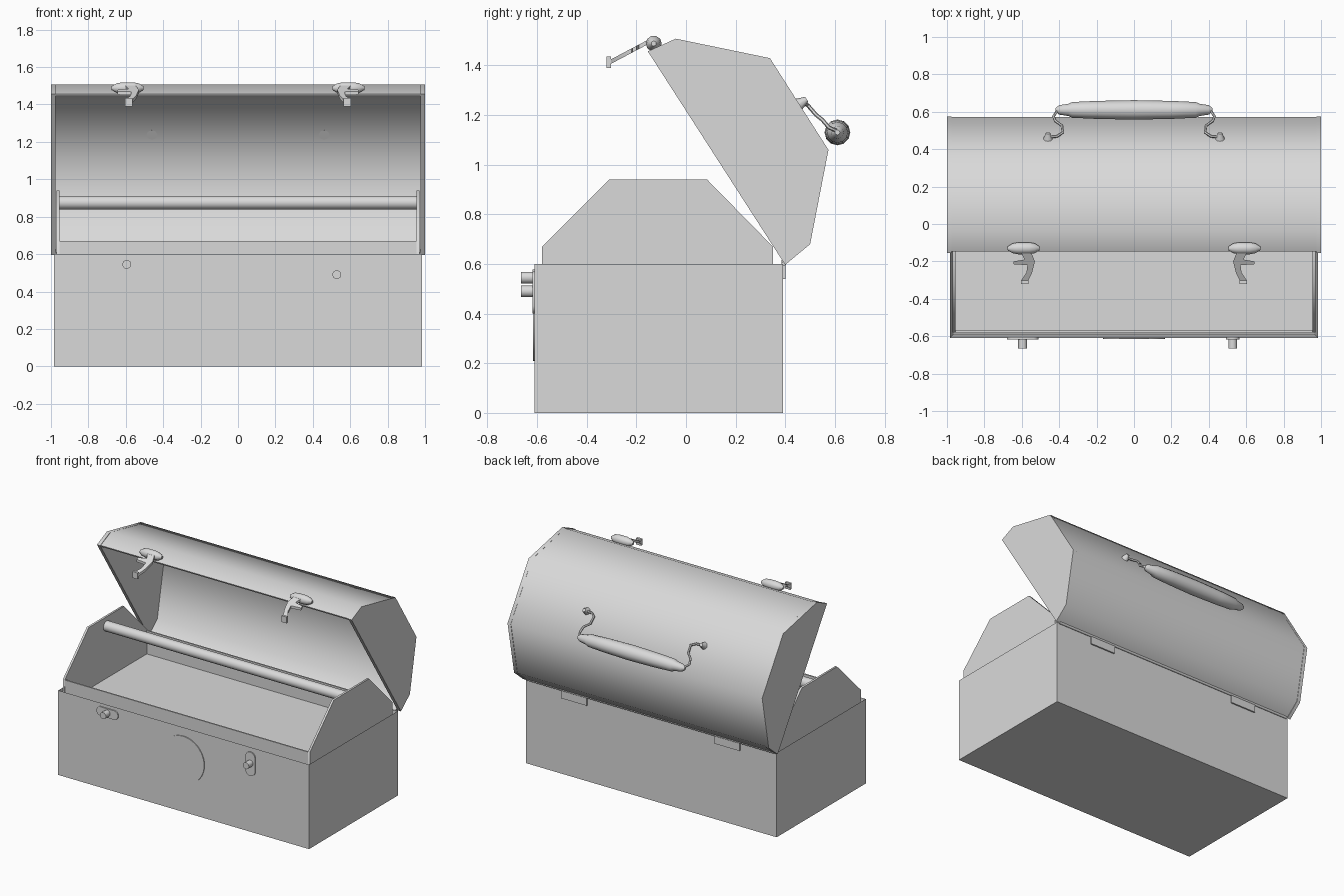
import bpy, bmesh, math
from mathutils import Vector

if "Cube" in bpy.data.objects:
    bpy.data.objects.remove(bpy.data.objects["Cube"])

steel = bpy.data.materials.new("light grey steel")
steel.diffuse_color = (0.7, 0.7, 0.7, 1)
steel.use_nodes = True
steel.node_tree.nodes["Principled BSDF"].inputs["Base Color"].default_value = steel.diffuse_color


def make(name, bm):
    bmesh.ops.recalc_face_normals(bm, faces=bm.faces)
    me = bpy.data.meshes.new(name)
    bm.to_mesh(me)
    bm.free()
    ob = bpy.data.objects.new(name, me)
    bpy.context.collection.objects.link(ob)
    me.materials.append(steel)
    return ob


def prism(name, pts, axis, a, b):
    """Extrude a closed 2D outline along an axis from a to b."""
    put = {'x': lambda p, t: (t, p[0], p[1]),
           'y': lambda p, t: (p[0], t, p[1]),
           'z': lambda p, t: (p[0], p[1], t)}[axis]
    bm = bmesh.new()
    lo = [bm.verts.new(put(p, a)) for p in pts]
    hi = [bm.verts.new(put(p, b)) for p in pts]
    bm.faces.new(lo)
    bm.faces.new(hi)
    n = len(pts)
    for i in range(n):
        bm.faces.new((lo[i], lo[(i + 1) % n], hi[(i + 1) % n], hi[i]))
    return make(name, bm)


def block(name, x0, x1, y0, y1, z0, z1):
    return prism(name, [(x0, y0), (x1, y0), (x1, y1), (x0, y1)], 'z', z0, z1)


def sheet(name, pts, half, thick):
    """Bent sheet: an open (y, z) profile drawn along x."""
    bm = bmesh.new()
    rows = [[bm.verts.new((s * half, y, z)) for s in (-1, 1)] for y, z in pts]
    for r, q in zip(rows, rows[1:]):
        bm.faces.new((r[0], r[1], q[1], q[0]))
    ob = make(name, bm)
    mod = ob.modifiers.new("thickness", 'SOLIDIFY')
    mod.thickness, mod.offset = thick, 0
    return ob


def lathe_x(name, prof, y, z, n=12):
    """Round part about an x axis; prof is (x, radius)."""
    bm = bmesh.new()
    rings = [[bm.verts.new((x, y + r * math.cos(2 * math.pi * i / n),
                            z + r * math.sin(2 * math.pi * i / n)))
              for i in range(n)] for x, r in prof]
    for p, q in zip(rings, rings[1:]):
        for i in range(n):
            j = (i + 1) % n
            bm.faces.new((p[i], p[j], q[j], q[i]))
    bm.faces.new(rings[0])
    bm.faces.new(rings[-1])
    return make(name, bm)


def wire(name, pts, r):
    cu = bpy.data.curves.new(name, 'CURVE')
    cu.dimensions, cu.bevel_depth, cu.bevel_resolution = '3D', r, 1
    cu.use_fill_caps = True
    sp = cu.splines.new('POLY')
    sp.points.add(len(pts) - 1)
    for p, c in zip(sp.points, pts):
        p.co = (*c, 1)
    ob = bpy.data.objects.new(name, cu)
    bpy.context.collection.objects.link(ob)
    cu.materials.append(steel)


def circle(cx, cz, r, n):
    return [(cx + r * math.cos(2 * math.pi * i / n), cz + r * math.sin(2 * math.pi * i / n))
            for i in range(n)]


def capsule(cx, cz, w, h):
    """Rounded plate outline, longer along its bigger size."""
    r = min(w, h) / 2
    pts = []
    for i in range(16):
        a = 2 * math.pi * (i + 0.5) / 16
        dx, dz = math.cos(a), math.sin(a)
        pts.append((cx + r * dx + math.copysign(w / 2 - r, dx),
                    cz + r * dz + math.copysign(h / 2 - r, dz)))
    return pts


# box: floor and four walls
bm = bmesh.new()
bmesh.ops.create_cube(bm, size=1)
for v in bm.verts:
    v.co = Vector((v.co.x * 1.97, v.co.y - 0.11, (v.co.z + 0.5) * 0.6))
bm.normal_update()
top = [f for f in bm.faces if f.normal.z > 0.9]
bmesh.ops.inset_region(bm, faces=top, thickness=0.03)
for v in top[0].verts:
    v.co.z = 0.03
make("box", bm)

# inner tray with raised end plates and carrying bar
sheet("tray", [(-0.575, 0.67), (-0.575, 0.5), (0.345, 0.5), (0.345, 0.67)], 0.96, 0.01)
END = [(-0.58, 0.5), (0.35, 0.5), (0.35, 0.67), (0.085, 0.94), (-0.31, 0.94), (-0.58, 0.67)]
for s, side in ((-1, "left"), (1, "right")):
    prism("tray_end_" + side, END, 'x', s * 0.955, s * 0.97)
lathe_x("tray_bar", [(-0.96, 0.036), (0.96, 0.036)], -0.11, 0.875, 16)

# open lid
LID = [(-0.145, 1.45), (-0.035, 1.5), (0.335, 1.423), (0.565, 1.06), (0.493, 0.687), (0.395, 0.605)]
sheet("lid", LID, 0.978, 0.012)
for s, side in ((-1, "left"), (1, "right")):
    cap = [(0.21 + (y - 0.21) * 1.025, 1.08 + (z - 1.08) * 1.018) for y, z in LID]
    prism("lid_end_" + side, cap, 'x', s * 0.975, s * 1.0)

# hinges on the back
lathe_x("hinge_rod", [(-0.97, 0.01), (0.97, 0.01)], 0.395, 0.602, 8)
for s, side in ((-1, "left"), (1, "right")):
    block("hinge_" + side, s * 0.6 - 0.1, s * 0.6 + 0.1, 0.385, 0.4, 0.54, 0.615)

# handle with wire arms and mounts
half = [(0.42, 0.01), (0.4, 0.025), (0.35, 0.033), (0.33, 0.042), (0.2, 0.048), (0.0, 0.052)]
lathe_x("handle", [(-x, r) for x, r in half] + [(x, r) for x, r in half[-2::-1]], 0.61, 1.13)
for s, side in ((-1, "left"), (1, "right")):
    wire("handle_wire_" + side, [(s * x, y, z) for x, y, z in (
        (0.36, 0.61, 1.13), (0.41, 0.61, 1.135), (0.43, 0.575, 1.15), (0.42, 0.55, 1.18),
        (0.385, 0.525, 1.2), (0.38, 0.49, 1.24), (0.41, 0.47, 1.25), (0.45, 0.465, 1.25))], 0.008)
    bm = bmesh.new()
    bmesh.ops.create_cone(bm, segments=8, radius1=0.03, radius2=0.012, depth=0.05, cap_ends=True)
    mount = make("handle_mount_" + side, bm)
    mount.location = (s * 0.46, 0.465, 1.25)
    mount.rotation_euler = (-math.radians(58), 0, 0)

# lid latches: rounded pivot plate and curved hook
HOOK = [(0.61, -0.14), (0.55, -0.15), (0.53, -0.2), (0.545, -0.26), (0.57, -0.31), (0.605, -0.305),
        (0.575, -0.26), (0.57, -0.22), (0.645, -0.215), (0.645, -0.2), (0.585, -0.19)]
for s, side in ((-1, "left"), (1, "right")):
    lathe_x("latch_pivot_" + side, [(s * 0.59 + x, r) for x, r in (
        (-0.085, 0.01), (-0.06, 0.026), (-0.03, 0.032), (0.03, 0.032), (0.06, 0.026), (0.085, 0.01))],
        -0.13, 1.488, 10)
    hook = prism("latch_hook_" + side, [(s * x, y) for x, y in HOOK], 'z', 0, 0.018)
    for v in hook.data.vertices:
        v.co.z += 1.487 + (v.co.y + 0.15) * 0.53
    block("latch_tip_" + side, s * 0.585 - 0.02, s * 0.585 + 0.02, -0.32, -0.303, 1.39, 1.435)

# catches on the box front
for name, cx, cz, w, h, kz in (("left", -0.595, 0.545, 0.17, 0.065, 0.545),
                               ("right", 0.528, 0.485, 0.075, 0.17, 0.49)):
    prism("catch_plate_" + name, capsule(cx, cz, w, h), 'y', -0.605, -0.618)
    prism("catch_knob_" + name, circle(cx, kz, 0.024, 10), 'y', -0.615, -0.665)

# round badge plate on the front
prism("round_plate", circle(0, 0.375, 0.165, 48), 'y', -0.608, -0.616)

# turn everything to mesh, smooth the gentle bends
bpy.ops.object.select_all(action='SELECT')
bpy.context.view_layer.objects.active = bpy.data.objects["box"]
bpy.ops.object.convert(target='MESH')
bpy.ops.object.shade_smooth_by_angle(angle=math.radians(50))
